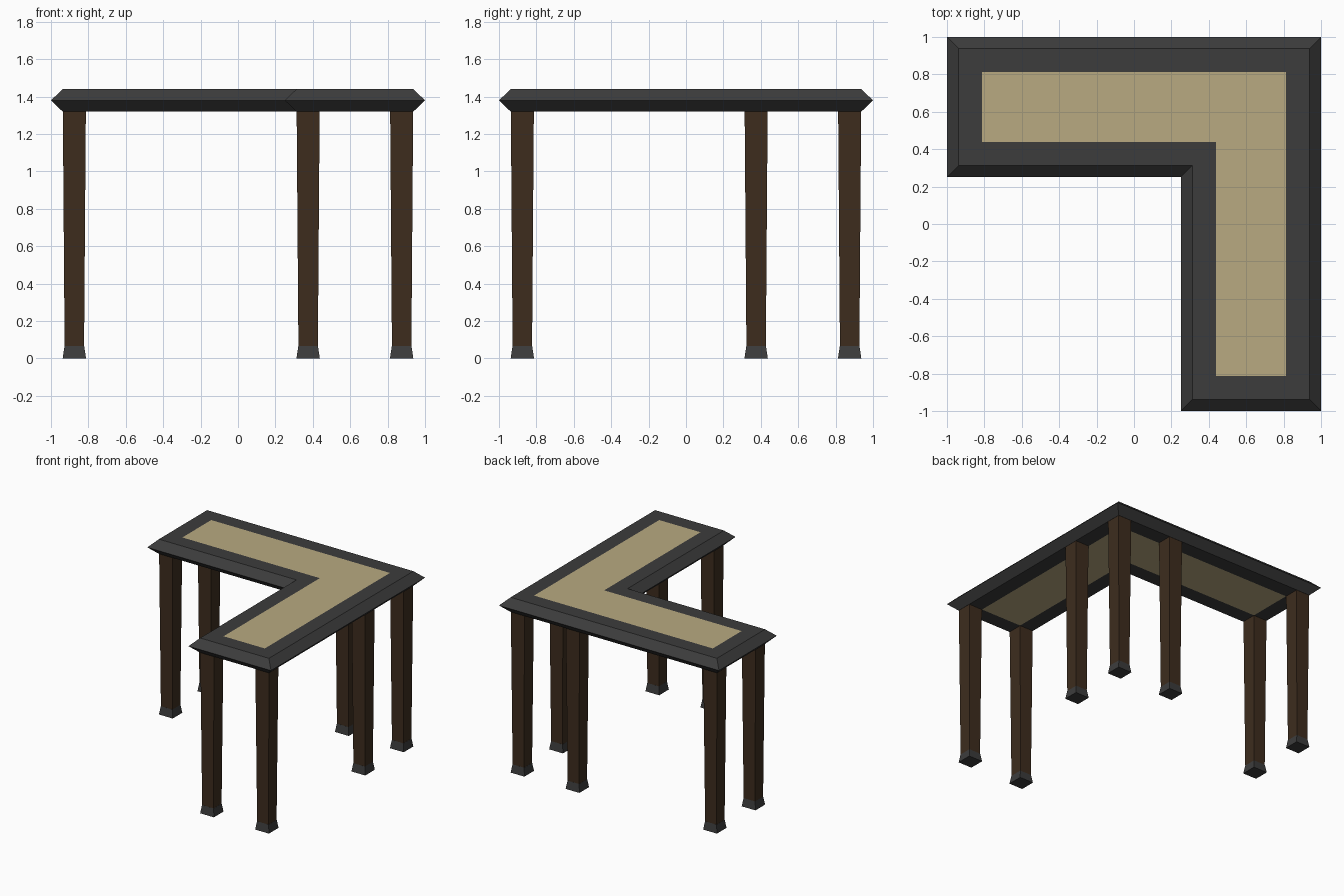
import bpy, bmesh

if "Cube" in bpy.data.objects:
    bpy.data.objects.remove(bpy.data.objects["Cube"])


def material(name, rgb, alpha=1.0):
    m = bpy.data.materials.new(name)
    m.diffuse_color = (*rgb, alpha)
    m.use_nodes = True
    m.node_tree.nodes["Principled BSDF"].inputs["Base Color"].default_value = m.diffuse_color
    return m


FRAME = material("dark_frame", (0.045, 0.045, 0.045))
WOOD = material("dark_wood", (0.047, 0.026, 0.013))
PANEL = material("tan_panel", (0.48, 0.40, 0.22), 0.9)


def l_outline(d, z):
    """L-shaped outline, inset by d from the outer edge."""
    o, i = 1 - d, 0.25 + d
    return [(-o, o, z), (-o, i, z), (i, i, z), (i, -o, z), (o, -o, z), (o, o, z)]


def square(cx, cy, r, z):
    return [(cx - r, cy - r, z), (cx + r, cy - r, z), (cx + r, cy + r, z), (cx - r, cy + r, z)]


def loft(name, rings, mat, closed=False):
    """Skin a list of rings; cap the ends or join last to first."""
    bm = bmesh.new()
    loops = [[bm.verts.new(p) for p in ring] for ring in rings]
    pairs = list(zip(loops, loops[1:]))
    if closed:
        pairs.append((loops[-1], loops[0]))
    else:
        bm.faces.new(loops[0])
        bm.faces.new(loops[-1])
    for a, b in pairs:
        n = len(a)
        for k in range(n):
            j = (k + 1) % n
            bm.faces.new((a[k], a[j], b[j], b[k]))
    bmesh.ops.recalc_face_normals(bm, faces=bm.faces[:])
    mesh = bpy.data.meshes.new(name)
    bm.to_mesh(mesh)
    bm.free()
    mesh.materials.append(mat)
    obj = bpy.data.objects.new(name, mesh)
    bpy.context.collection.objects.link(obj)
    return obj


# Bevelled frame around the table top: (inset, height) profile swept along the L
profile = [(0.1875, 1.32), (0.0625, 1.32), (0.0, 1.38), (0.0625, 1.44), (0.1875, 1.44)]
loft("top_frame", [l_outline(d, z) for d, z in profile], FRAME, closed=True)

# Flush inlaid panel
loft("top_panel", [l_outline(0.1875, 1.32), l_outline(0.1875, 1.44)], PANEL)

# Seven tapered legs with flared feet (none at the inner corner)
A, B = 0.875, 0.375
spots = [(A, A), (B, A), (A, B), (-A, A), (-A, B), (A, -A), (B, -A)]
for n, (x, y) in enumerate(spots, 1):
    loft(f"leg_{n}", [square(x, y, 0.052, 0.065), square(x, y, 0.0615, 1.32)], WOOD)
    loft(f"foot_{n}", [square(x, y, 0.0625, 0.0), square(x, y, 0.0525, 0.067)], FRAME)
